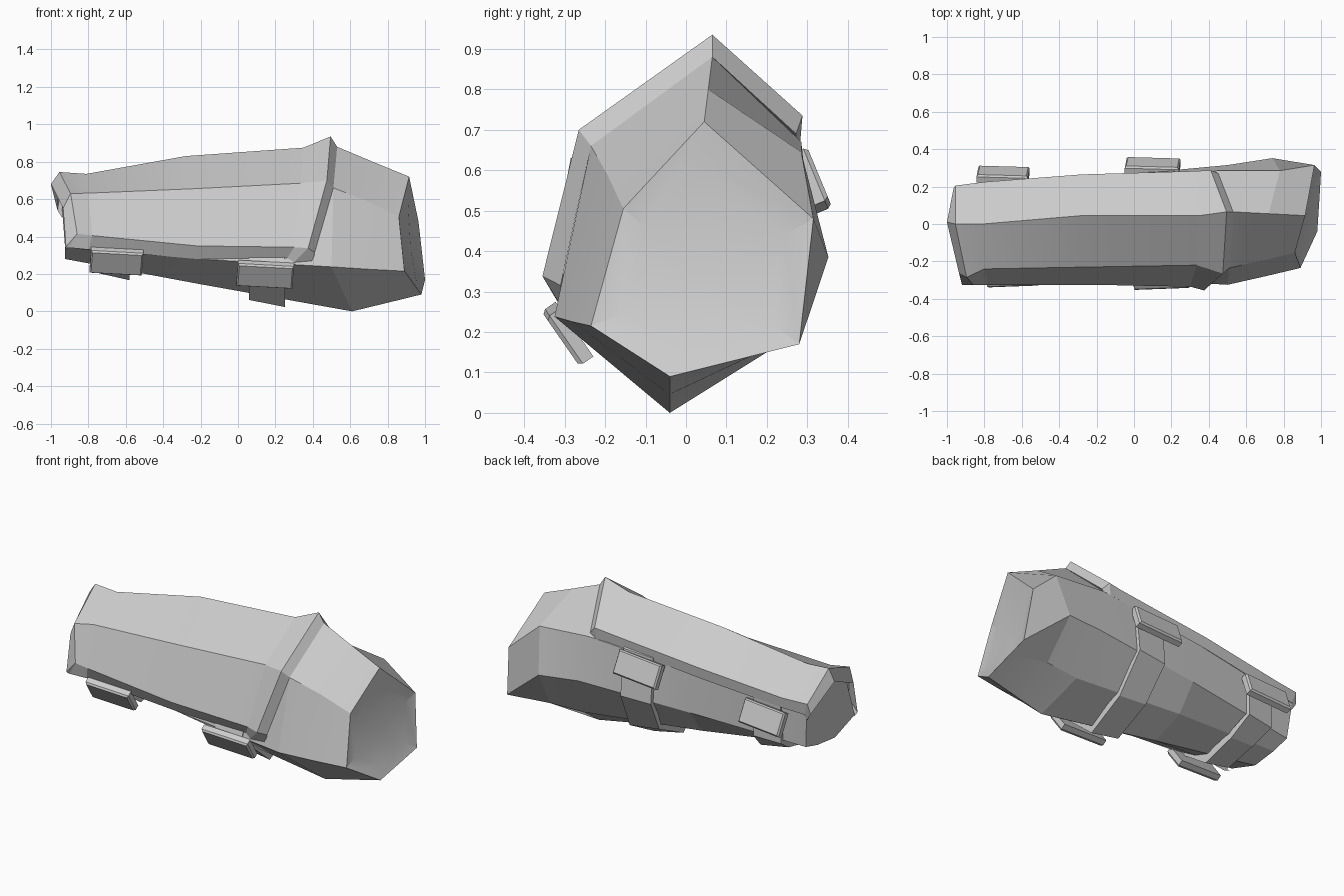
import bpy, bmesh, math
from mathutils import Vector

if "Cube" in bpy.data.objects:
    bpy.data.objects.remove(bpy.data.objects["Cube"])

grey = bpy.data.materials.new("plain_grey")
grey.diffuse_color = (0.6, 0.6, 0.6, 1)
grey.use_nodes = True
grey.node_tree.nodes["Principled BSDF"].inputs["Base Color"].default_value = grey.diffuse_color


def finish(name, bm, angle=12):
    bmesh.ops.recalc_face_normals(bm, faces=bm.faces)
    me = bpy.data.meshes.new(name)
    bm.to_mesh(me)
    bm.free()
    ob = bpy.data.objects.new(name, me)
    bpy.context.collection.objects.link(ob)
    me.materials.append(grey)
    bpy.ops.object.select_all(action='DESELECT')
    ob.select_set(True)
    bpy.context.view_layer.objects.active = ob
    bpy.ops.object.shade_smooth_by_angle(angle=math.radians(angle))
    return ob


def loft(bm, sections, closed):
    """Skin a list of equally long point loops; returns the vertex rows."""
    rows = [[bm.verts.new(p) for p in s] for s in sections]
    n = len(rows[0])
    for a, b in zip(rows, rows[1:]):
        for i in range(n if closed else n - 1):
            j = (i + 1) % n
            bm.faces.new((a[i], a[j], b[j], b[i]))
    return rows


# Section order: top, front upper, front lower, bottom, back bottom, back lower, back upper
WRIST = [(-.95, .0, .66), (-.90, -.24, .58), (-.925, -.29, .345),
         (-.925, -.10, .28), (-.92, .06, .295), (-.92, .17, .325), (-.94, .19, .54)]
MIDDLE = [(-.25, .04, .79), (-.25, -.20, .62), (-.22, -.28, .28),
          (-.20, -.06, .145), (-.20, .14, .22), (-.20, .25, .37), (-.20, .25, .62)]
FOREARM = [(.53, .065, .88), (.51, -.235, .66), (.50, -.325, .238),
           (.61, -.04, .0), (.55, .18, .145), (.50, .315, .40), (.45, .285, .67)]
BULGE = [(.72, .055, .80), (.69, -.195, .59), (.70, -.28, .225),
         (.80, -.04, .046), (.77, .20, .15), (.74, .352, .385), (.78, .285, .645)]
ELBOW = [(.915, .045, .72), (.86, -.155, .505), (.89, -.235, .215),
         (.98, -.04, .09), (.993, .16, .14), (1.0, .28, .17), (.965, .315, .48)]
N = len(ELBOW)

# Forearm body with a slightly dished elbow end
bm = bmesh.new()
centre = sum((Vector(p) for p in ELBOW), Vector()) / N
dish = [Vector(p).lerp(centre, .28) - Vector((.015, 0, 0)) for p in ELBOW]
rows = loft(bm, [WRIST, MIDDLE, FOREARM, BULGE, ELBOW, dish], True)
bm.faces.new(rows[0])
hub = bm.verts.new(centre - Vector((.02, 0, 0)))
for i in range(N):
    bm.faces.new((rows[-1][i], rows[-1][(i + 1) % N], hub))
finish("forearm", bm)

# Armour plate: back lip, back edge, ridge, front upper edge, front lower edge, front lip
bm = bmesh.new()
loft(bm, [
    [(-.94, .185, .50), (-.965, .19, .54), (-1.0, .01, .68),
     (-.935, -.265, .55), (-.92, -.325, .345), (-.92, -.29, .335)],
    [(-.93, .20, .535), (-.955, .205, .605), (-.955, .0, .745),
     (-.895, -.285, .63), (-.86, -.325, .415), (-.90, -.325, .34)],
    [(-.80, .215, .545), (-.80, .225, .61), (-.81, .0, .735),
     (-.80, -.24, .632), (-.78, -.325, .405), (-.80, -.30, .33)],
    [(-.28, .257, .60), (-.28, .265, .665), (-.28, .045, .83),
     (-.25, -.23, .655), (-.22, -.325, .35), (-.22, -.28, .28)],
    [(.33, .275, .66), (.33, .283, .725), (.35, .045, .875),
     (.335, -.22, .685), (.30, -.335, .343), (.25, -.29, .265)],
    [(.40, .282, .665), (.41, .288, .735), (.495, .065, .935),
     (.475, -.265, .70), (.375, -.355, .338), (.30, -.31, .262)],
    [(.43, .27, .655), (.45, .272, .69), (.53, .065, .88),
     (.51, -.235, .66), (.41, -.31, .315), (.40, -.30, .25)],
], False)
finish("armour_plate", bm)


# Straps: short raised bands that follow the forearm section
def limb_point(i, x):
    for a, b in ((WRIST, MIDDLE), (MIDDLE, FOREARM)):
        if x <= b[i][0]:
            break
    t = (x - a[i][0]) / (b[i][0] - a[i][0])
    return Vector(a[i]).lerp(Vector(b[i]), t)


def strap(name, x0, x1, slant, growth):
    def ring(x, grow):
        pts = []
        for i, g in enumerate(growth):
            p = limb_point(i, x + slant * (i in (2, 3, 4)))
            c = Vector((p.x, 0, .44))
            pts.append(c + (p - c) * (g if grow else min(g, .97)))
        return pts
    b = bmesh.new()
    loft(b, [ring(x0, False), ring(x0, True), ring(x1, True), ring(x1, False)], True)
    finish(name, b)


strap("wrist_strap", -.78, -.61, .03, [.85, .85, 1.05, 1.22, 1.18, 1.12, 1.05])
strap("forearm_strap", .03, .22, .03, [.85, .85, 1.03, 1.11, 1.10, 1.08, 1.04])


# Buckles: slabs with a bevelled outer face; the normal points outwards, the slope follows the limb
def buckle(name, centre, length, width, thick, normal, slope):
    z = Vector(normal).normalized()
    x = Vector((1, 0, slope))
    x = (x - z * x.dot(z)).normalized()
    y = z.cross(x)
    l, w, c = length / 2, width / 2, Vector(centre)
    b = bmesh.new()
    rows = loft(b, [[c + x * (sx * (l - d)) + y * (sy * (w - d)) + z * h
                     for sx, sy in ((-1, -1), (0, -1), (1, -1), (1, 1), (0, 1), (-1, 1))]
                    for d, h in ((0, -thick / 2), (0, thick / 4), (.008, thick / 2))], True)
    b.faces.new(rows[0])
    b.faces.new(rows[-1])
    finish(name, b)


buckle("wrist_buckle_front", (-.65, -.28, .265), .28, .145, .042, (0, -.82, -.57), -.08)
buckle("forearm_buckle_front", (.145, -.293, .195), .30, .145, .042, (0, -.82, -.57), -.08)
buckle("wrist_buckle_back", (-.70, .265, .48), .275, .14, .042, (0, .92, .38), .08)
buckle("forearm_buckle_back", (.10, .311, .575), .29, .14, .042, (0, .92, .38), .08)
